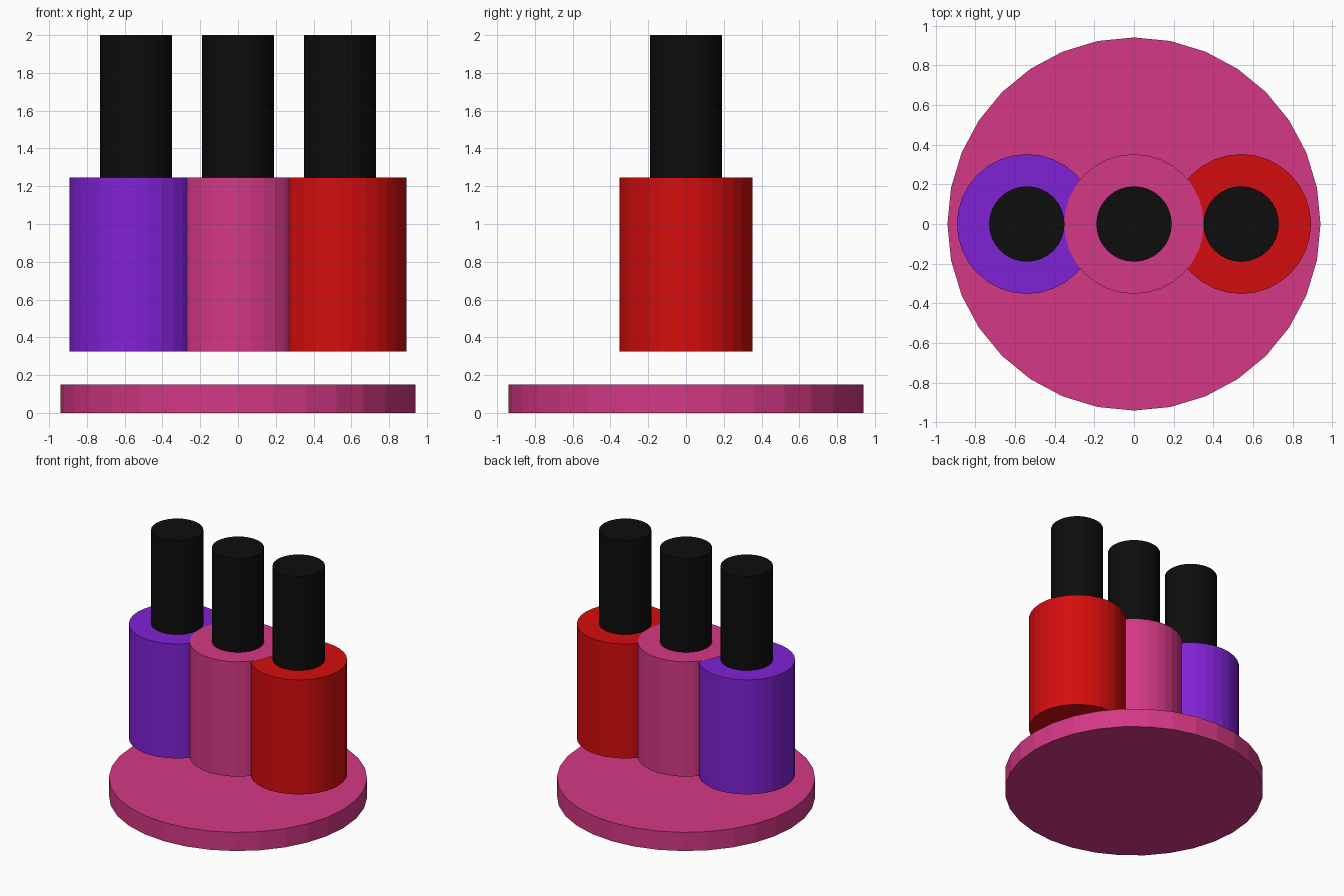
import bpy

if "Cube" in bpy.data.objects:
    bpy.data.objects.remove(bpy.data.objects["Cube"])


def material(name, rgb):
    mat = bpy.data.materials.new(name)
    mat.diffuse_color = (*rgb, 1.0)
    mat.use_nodes = True
    mat.node_tree.nodes["Principled BSDF"].inputs["Base Color"].default_value = mat.diffuse_color
    return mat


pink = material("pink", (0.66, 0.04, 0.235))
purple = material("purple", (0.215, 0.016, 0.66))
red = material("red", (0.66, 0.004, 0.004))
black = material("black", (0.004, 0.004, 0.004))


def cylinder(name, x, radius, z0, z1, mat):
    """Flat-shaded 32-sided cylinder standing between two heights."""
    bpy.ops.mesh.primitive_cylinder_add(
        vertices=32, radius=radius, depth=z1 - z0, location=(x, 0, (z0 + z1) / 2))
    obj = bpy.context.object
    obj.name = name
    obj.data.materials.append(mat)
    return obj


# Round base plate
cylinder("base_plate", 0, 0.94, 0, 0.15, pink)

# Three overlapping bottles floating over the plate, each with a tall cap;
# the middle one is a hair taller so its top shows where they overlap
for side, x, mat, lift in (("left", -0.54, purple, 0),
                           ("middle", 0, pink, 0.001),
                           ("right", 0.54, red, 0)):
    cylinder(side + "_bottle", x, 0.352, 0.325 - lift, 1.245 + lift, mat)
    cylinder(side + "_cap", x, 0.19, 1.245, 2.0, black)
